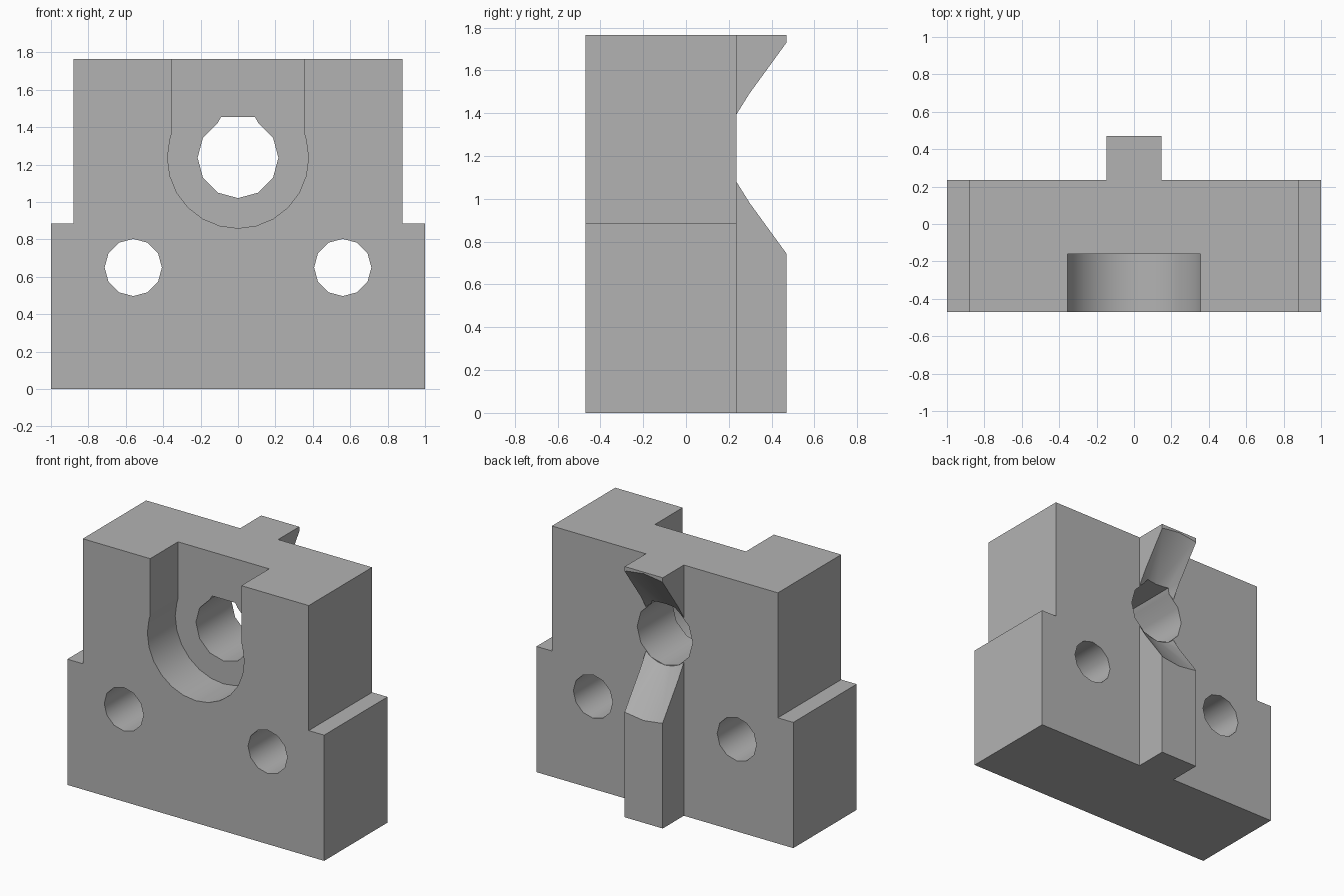
import bpy, bmesh, math

default = bpy.data.objects.get("Cube")
if default:
    bpy.data.objects.remove(default, do_unlink=True)

FRONT, BACK, RAIL_BACK = -0.47, 0.235, 0.47
STEP, TOP = 0.885, 1.765
BORE_Z, BORE_R = 1.237, 0.216

grey = bpy.data.materials.new("plain grey")
grey.use_nodes = True
grey.diffuse_color = (0.45, 0.45, 0.45, 1)
grey.node_tree.nodes["Principled BSDF"].inputs["Base Color"].default_value = (0.45, 0.45, 0.45, 1)


def loft(name, near, far, y0, y1):
    """Solid between two matching x-z outlines at depths y0 and y1."""
    bm = bmesh.new()
    a = [bm.verts.new((x, y0, z)) for x, z in near]
    b = [bm.verts.new((x, y1, z)) for x, z in far]
    bm.faces.new(a)
    bm.faces.new(b[::-1])
    for i in range(len(a)):
        j = (i + 1) % len(a)
        bm.faces.new((a[j], a[i], b[i], b[j]))
    bmesh.ops.recalc_face_normals(bm, faces=bm.faces[:])
    mesh = bpy.data.meshes.new(name)
    bm.to_mesh(mesh)
    bm.free()
    mesh.materials.append(grey)
    obj = bpy.data.objects.new(name, mesh)
    bpy.context.collection.objects.link(obj)
    return obj


def prism(name, outline, y0, y1):
    return loft(name, outline, outline, y0, y1)


def ring(cx, cz, r, sides):
    turn = 2 * math.pi / sides
    return [(cx + r * math.sin(i * turn), cz + r * math.cos(i * turn)) for i in range(sides)]


def combine(target, other, operation):
    mod = target.modifiers.new(operation.lower(), "BOOLEAN")
    mod.object, mod.operation, mod.solver = other, operation, "EXACT"
    bpy.context.view_layer.objects.active = target
    bpy.ops.object.modifier_apply(modifier=mod.name)
    bpy.data.objects.remove(other, do_unlink=True)


# Stepped block with a rear rail
half = [(1, 0), (1, STEP), (0.88, STEP), (0.88, TOP)]
block = prism("bracket_block", half + [(-x, z) for x, z in reversed(half)], FRONT, BACK)
rail = prism("rear_rail", [(-0.148, 0), (0.148, 0), (0.148, TOP), (-0.148, TOP)],
             BACK - 0.1, RAIL_BACK)
combine(block, rail, "UNION")

# Conical relief through the rail, widening to the back
slope = (0.517 - BORE_R) / (RAIL_BACK - BACK)
extra = 0.05
cone = loft("relief_cutter", ring(0, BORE_Z, BORE_R, 24),
            ring(0, BORE_Z, 0.517 + slope * extra, 24), BACK, RAIL_BACK + extra)
combine(block, cone, "DIFFERENCE")

# Front pocket: round bottom, straight sides, open at the top
pocket_r, pocket_x = 0.377, 0.355
arc = [p for p in ring(0, BORE_Z, pocket_r, 24) if p[1] < BORE_Z + 0.11]
join_z = BORE_Z + math.sqrt(pocket_r ** 2 - pocket_x ** 2)
outline = [(pocket_x, TOP + 0.1), (pocket_x, join_z)] + arc
outline += [(-pocket_x, join_z), (-pocket_x, TOP + 0.1)]
combine(block, prism("pocket_cutter", outline, FRONT - 0.1, -0.16), "DIFFERENCE")

# Main bore with a flat crown
bore = ring(0, BORE_Z, BORE_R, 12)[1:]
bore = [(0.09, 1.455)] + bore + [(-0.09, 1.455)]
combine(block, prism("bore_cutter", bore, FRONT - 0.1, BACK + 0.3), "DIFFERENCE")

# Pair of mounting holes
for side in (-1, 1):
    hole = prism("hole_cutter", ring(side * 0.56, 0.65, 0.153, 12), FRONT - 0.1, BACK + 0.1)
    combine(block, hole, "DIFFERENCE")

bpy.ops.object.select_all(action="DESELECT")
block.select_set(True)
bpy.context.view_layer.objects.active = block
bpy.ops.object.shade_smooth_by_angle(angle=math.radians(35))
